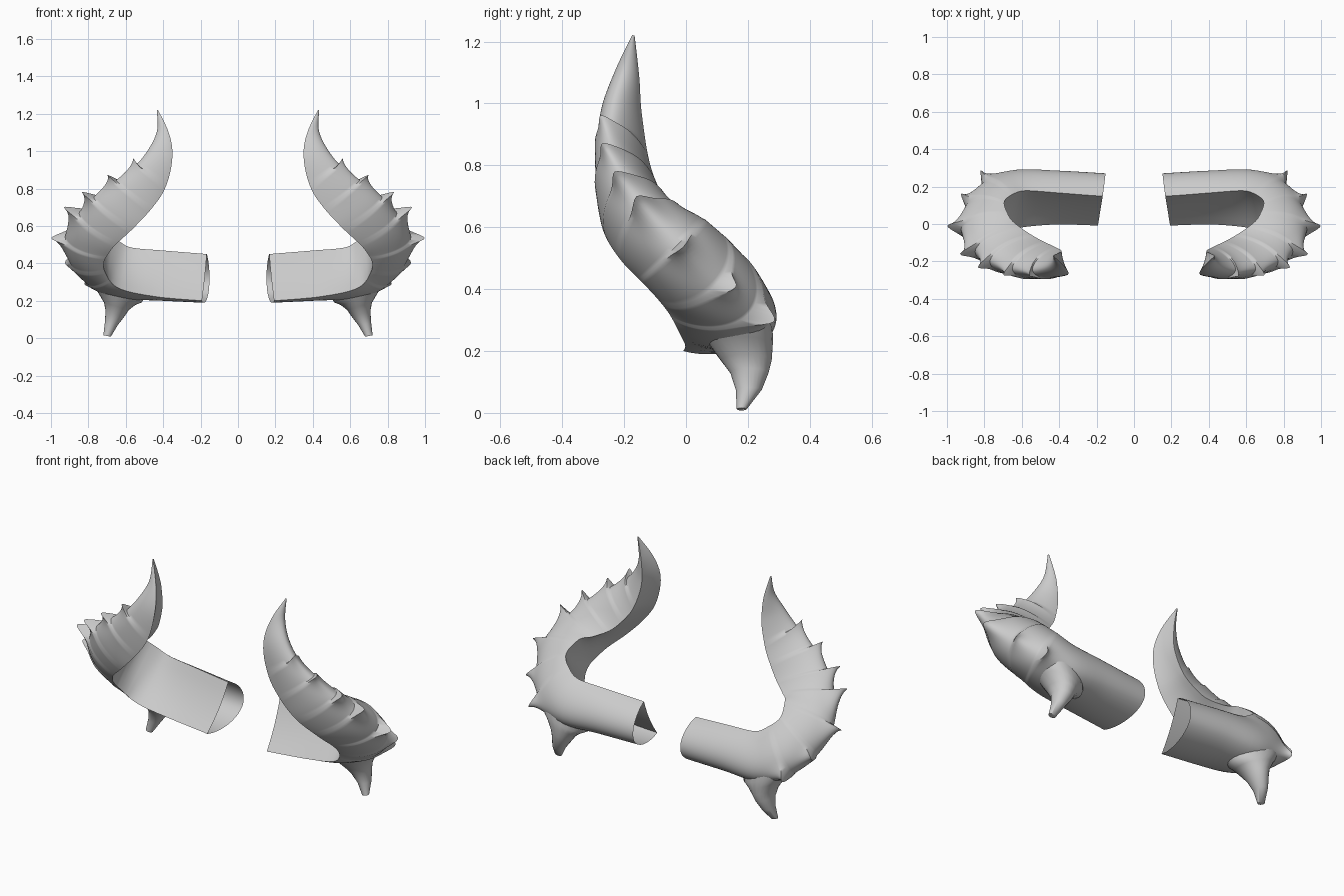
import bpy, bmesh, math
from mathutils import Vector

if "Cube" in bpy.data.objects:
    bpy.data.objects.remove(bpy.data.objects["Cube"])

grey = bpy.data.materials.new("horn grey")
grey.diffuse_color = (0.6, 0.6, 0.6, 1)
grey.use_nodes = True
grey.node_tree.nodes["Principled BSDF"].inputs["Base Color"].default_value = grey.diffuse_color

# Stations along the horn: inner point, outer point, half width
STATIONS = [
    ((.18, .07, .325), (.155, .258, .265), .143),
    ((.42, .082, .345), (.40, .27, .265), .148),
    ((.59, .08, .37), (.64, .27, .255), .152),
    ((.67, .055, .42), (.80, .215, .315), .152),
    ((.705, .01, .475), (.90, .09, .42), .148),
    ((.69, -.05, .53), (.925, -.02, .54), .142),
    ((.64, -.11, .57), (.865, -.125, .65), .128),
    ((.55, -.165, .635), (.77, -.20, .755), .113),
    ((.465, -.19, .725), (.65, -.24, .845), .095),
    ((.405, -.20, .82), (.55, -.25, .92), .08),
    ((.37, -.205, .96), (.478, -.235, 1.01), .066),
    ((.382, -.19, 1.09), (.432, -.20, 1.11), .042),
    ((.428, -.17, 1.22), (.434, -.17, 1.22), .004),
]
# Scale rows: position along the horn and thorn tip
SCALES = [
    (2.9, (.82, .285, .295)), (3.75, (.925, .16, .405)), (4.85, (.998, -.01, .535)),
    (6.0, (.93, -.16, .70)), (6.8, (.835, -.23, .78)),
    (7.8, (.698, -.27, .872)), (8.9, (.56, -.275, .962)),
]
FLAT = [tuple(i) + tuple(o) + (w,) for i, o, w in STATIONS]


def at(s):
    """Smooth interpolation of the stations."""
    n = len(FLAT) - 1
    k = min(int(s), n - 1)
    t = s - k
    p = [FLAT[max(0, min(n, k + d))] for d in (-1, 0, 1, 2)]
    v = [.5 * (2 * b + (c - a) * t + (2 * a - 5 * b + 4 * c - d) * t * t
               + (3 * b - a - 3 * c + d) * t ** 3) for a, b, c, d in zip(*p)]
    return Vector(v[:3]), Vector(v[3:6]), v[6]


def centre(s):
    i, o, _ = at(max(0, min(12, s)))
    return (i + o) / 2


ARC, INNER = 36, 6


def ring(s, f=0, tip=None):
    """Rounded triangular section, with the scale drawn out by f to its thorn tip."""
    i, o, w = at(s)
    a = o - i
    tan = (centre(s + .1) - centre(s - .1)).normalized()
    b = tan.cross(a).normalized()
    b += a.normalized() * .27 * max(0, 1 - s / 4)      # slanted root
    pts = []
    for j in range(ARC + 1):
        th = math.pi * j / ARC
        c, sn = math.cos(th), math.sin(th)
        p = i + a * abs(sn) ** 1.12 + b * w * math.copysign(abs(c) ** 1.05, c)
        if f:
            g = math.exp(-((th - math.pi / 2) / .3) ** 2)
            out = a.normalized() * sn + b * c
            p += (out * .008 + tan * .025) * f ** 2 * sn * (1 - g)
            p += (tip - o) * f ** 2.2 * g
        pts.append(p)
    for j in range(1, INNER):                 # slightly hollow inner face
        u = -1 + 2 * j / INNER
        pts.append(i + b * w * u + a * .07 * (1 - u * u))
    return pts


def loft(name, rings, cap):
    bm = bmesh.new()
    rows = [[bm.verts.new(p) for p in r] for r in rings]
    for r, q in zip(rows, rows[1:]):
        for j in range(len(r)):
            k = (j + 1) % len(r)
            bm.faces.new((r[j], r[k], q[k], q[j]))
    if cap:
        bm.faces.new(rows[-1])
    bmesh.ops.recalc_face_normals(bm, faces=bm.faces)
    me = bpy.data.meshes.new(name)
    bm.to_mesh(me)
    bm.free()
    me.materials.append(grey)
    ob = bpy.data.objects.new(name, me)
    bpy.context.collection.objects.link(ob)
    bpy.ops.object.select_all(action='DESELECT')
    ob.select_set(True)
    bpy.context.view_layer.objects.active = ob
    bpy.ops.object.shade_smooth_by_angle(angle=math.radians(60))
    ob.modifiers.new("mirror", 'MIRROR').use_mirror_merge = False
    return ob


# Curled horn: smooth root, scaled middle, smooth tip
rings = [ring(s * .2) for s in range(11)]
start = 2.1
for s_end, tip in SCALES:
    for j in range(1, 11):
        f = j / 10
        rings.append(ring(start + (s_end - start) * f, f, Vector(tip)))
    start = s_end + .2
    rings.append(ring(start))
rings += [ring(start + (12 - start) * j / 18) for j in range(1, 19)]
loft("curled_horn", rings, True)

# Downward spur under each horn: centre, half widths in x and y, tilt
SPUR = [
    ((.66, .15, .315), .17, .12, .5), ((.655, .172, .25), .14, .11, .42),
    ((.65, .182, .212), .10, .098, .35), ((.65, .195, .17), .066, .082, .3),
    ((.658, .205, .13), .05, .062, .3), ((.678, .203, .075), .034, .042, .2),
    ((.70, .18, .012), .02, .016, .2),
]


def spur_ring(c, rx, ry, tilt):
    angles = [math.tau * j / 24 for j in range(24)]
    return [Vector(c) + Vector((rx * math.cos(t), ry * math.sin(t),
                                tilt * rx * math.cos(t))) for t in angles]


loft("lower_spur", [spur_ring(*s) for s in SPUR], True)
